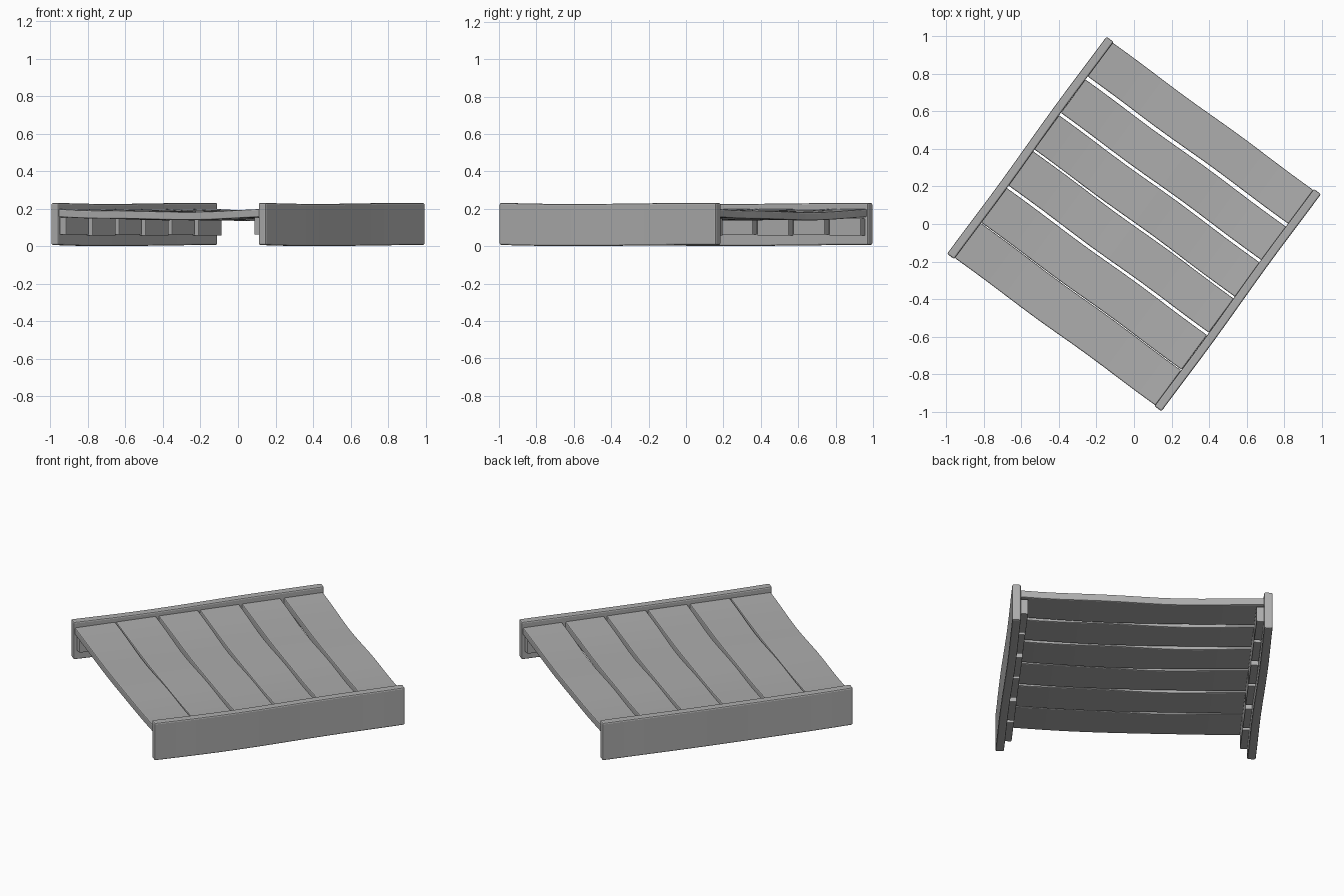
import bpy, bmesh, math, random
from mathutils import Matrix, Vector

random.seed(4)
cube = bpy.data.objects.get("Cube")
if cube:
    bpy.data.objects.remove(cube, do_unlink=True)

grey = bpy.data.materials.new("weathered grey wood")
grey.use_nodes = True
colour = (0.42, 0.42, 0.42, 1)
grey.diffuse_color = colour
grey.node_tree.nodes["Principled BSDF"].inputs["Base Color"].default_value = colour

TURN = Matrix.Rotation(math.radians(-36.3), 4, 'Z')


def board(name, centre, size, axis, bend, cuts=0, bevel=0.006):
    """Box subdivided along one axis; bend(t) gives an offset for t in -1..1."""
    bm = bmesh.new()
    bmesh.ops.create_cube(bm, size=1)
    if cuts:
        edges = [e for e in bm.edges
                 if abs(e.verts[0].co[axis] - e.verts[1].co[axis]) > 0.5]
        bmesh.ops.subdivide_edges(bm, edges=edges, cuts=cuts, use_grid_fill=True)
    for v in bm.verts:
        t = v.co[axis] * 2
        side = 1 if v.co[1 - axis] > 0 else -1
        v.co = Vector(a * b for a, b in zip(v.co, size)) + Vector(centre) + bend(t, side)
    bm.transform(TURN)
    mesh = bpy.data.meshes.new(name)
    bm.to_mesh(mesh)
    bm.free()
    mesh.materials.append(grey)
    obj = bpy.data.objects.new(name, mesh)
    bpy.context.collection.objects.link(obj)
    mod = obj.modifiers.new("worn edges", 'BEVEL')
    mod.width = bevel
    mod.segments = 2
    mod.limit_method = 'ANGLE'
    mod.angle_limit = math.radians(40)
    return obj


def straight(t, side):
    return Vector((0, 0, 0))


PITCH = 0.239
gaps = [0.004, 0.016, 0.012, 0.016, 0.02]

# Sagging, slightly uneven deck slats
for i in range(6):
    low = -0.712 if i == 0 else (i - 3) * PITCH + gaps[i - 1] / 2
    high = 0.712 if i == 5 else (i - 2) * PITCH - gaps[i] / 2
    phase = random.uniform(-0.6, 0.6)
    sag = random.uniform(0.014, 0.02)

    def slat_bend(t, side, phase=phase, sag=sag):
        fade = 1 - t * t
        return Vector((0, 0.003 * fade * math.sin(5 * t + phase),
                       -sag * fade + 0.004 * side * fade * math.sin(4 * t + phase)))

    board(f"deck_slat_{i + 1}", (0, (low + high) / 2, 0.177),
          (1.33, high - low, 0.043), 0, slat_bend, cuts=11)

# Side rails, each with a row of support blocks under the slats
for name, s in (("left", 1), ("right", -1)):
    def rail_bend(t, side):
        wave = math.sin(math.pi * t)
        return Vector((-0.004 * wave * (1 - t * t), 0,
                       -0.005 * (1 - t * t) + 0.002 * wave))

    board(f"{name}_side_rail", (s * 0.686, 0, 0.119),
          (0.047, 1.437, 0.225), 1, rail_bend, cuts=11, bevel=0.008)
    for i in range(6):
        board(f"{name}_support_block_{i + 1}",
              (s * 0.643, (i - 2.5) * PITCH, 0.108 - 0.006 * (i % 2)),
              (0.042, 0.208, 0.092), 1, straight, bevel=0.004)
